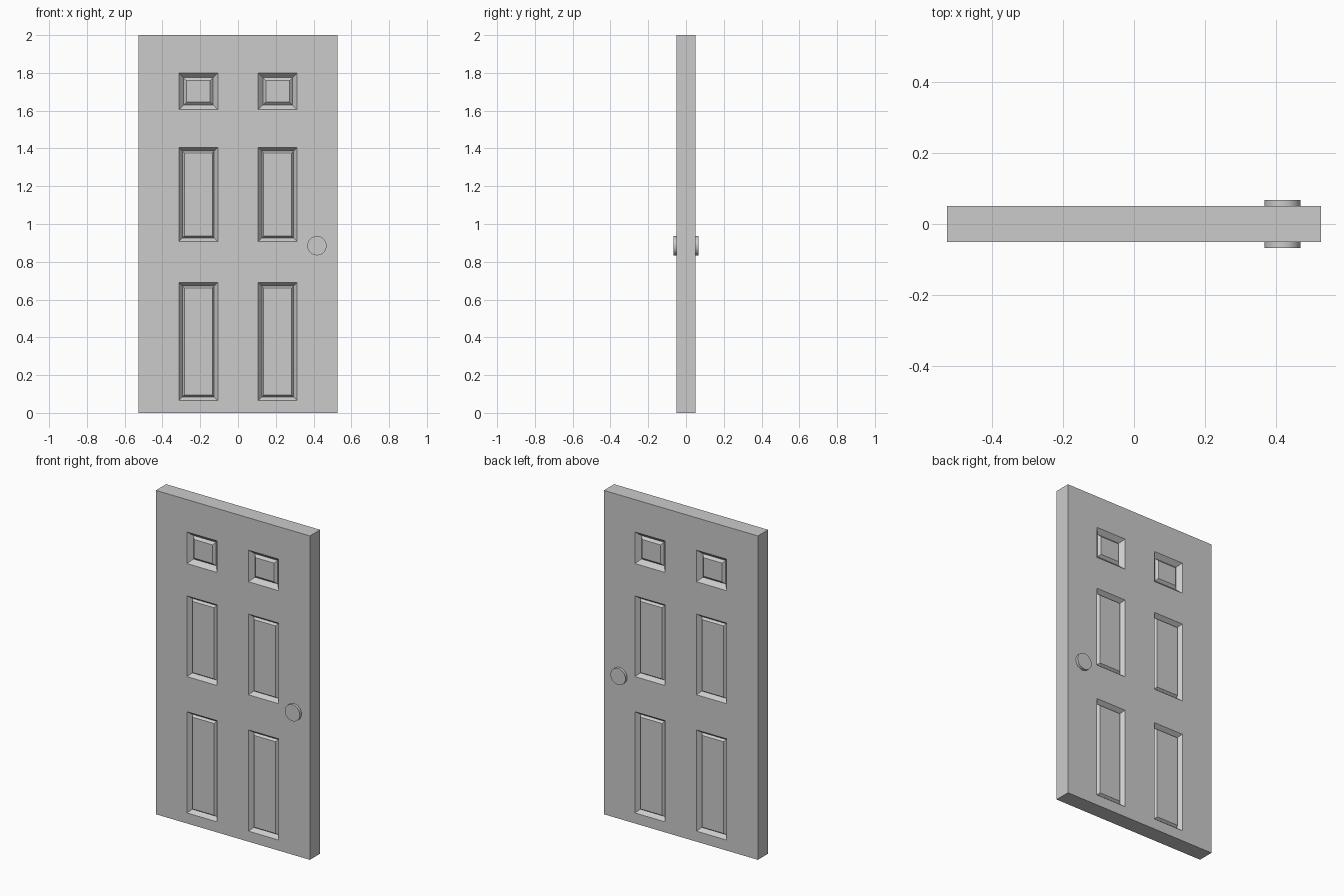
import bpy, bmesh, math
from mathutils import Matrix

if "Cube" in bpy.data.objects:
    bpy.data.objects.remove(bpy.data.objects["Cube"])

grey = bpy.data.materials.new("light_grey")
grey.diffuse_color = (0.6, 0.6, 0.6, 1)
grey.use_nodes = True
grey.node_tree.nodes["Principled BSDF"].inputs["Base Color"].default_value = grey.diffuse_color

W, T, H = 0.526, 0.05, 2.0                      # half width, half thickness, height
XS = [-W, -0.313, -0.107, 0.107, 0.313, W]      # stile lines
ZS = [0, 0.065, 0.69, 0.907, 1.405, 1.605, 1.80, H]  # rail lines


def finish(bm, name):
    mesh = bpy.data.meshes.new(name)
    bm.to_mesh(mesh)
    bm.free()
    mesh.materials.append(grey)
    obj = bpy.data.objects.new(name, mesh)
    bpy.context.collection.objects.link(obj)
    return obj


def rect(x0, x1, z0, z1, inset, depth):
    a, b, c, d = x0 + inset, x1 - inset, z0 + inset, z1 - inset
    y = -T + depth
    return [(a, y, c), (b, y, c), (b, y, d), (a, y, d)]


def add_face(bm, pts):
    bm.faces.new([bm.verts.new(p) for p in pts])


def panel(bm, cell, profile):
    """Nested loops: sloped recess followed by a raised field."""
    loops = [rect(*cell, i, d) for i, d in profile]
    for outer, inner in zip(loops, loops[1:]):
        for k in range(4):
            n = (k + 1) % 4
            add_face(bm, [outer[k], outer[n], inner[n], inner[k]])
    add_face(bm, loops[-1])


# Door slab: front half with panels, mirrored to the back
bm = bmesh.new()
for i in range(len(XS) - 1):
    for j in range(len(ZS) - 1):
        cell = (XS[i], XS[i + 1], ZS[j], ZS[j + 1])
        if i in (1, 3) and j in (1, 3, 5):
            if j == 5:
                prof = [(0, 0), (0.025, 0.026), (0.040, 0.012)]
            else:
                prof = [(0, 0), (0.019, 0.024), (0.029, 0.010)]
            panel(bm, cell, prof)
        else:
            add_face(bm, rect(*cell, 0, 0))
bmesh.ops.remove_doubles(bm, verts=bm.verts[:], dist=1e-5)
rim = [e for e in bm.edges if e.is_boundary]
res = bmesh.ops.extrude_edge_only(bm, edges=rim)
for v in res["geom"]:
    if isinstance(v, bmesh.types.BMVert):
        v.co.y = 0
bmesh.ops.recalc_face_normals(bm, faces=bm.faces[:])
door = finish(bm, "door_slab")
mirror = door.modifiers.new("back_side", 'MIRROR')
mirror.use_axis = (False, True, False)

# Round knobs on both sides
for name, side in (("front_knob", -1), ("back_knob", 1)):
    bm = bmesh.new()
    mat = Matrix.Translation((0.418, side * 0.0565, 0.885)) @ Matrix.Rotation(math.pi / 2, 4, 'X')
    bmesh.ops.create_cone(bm, cap_ends=True, segments=32, radius1=0.051,
                          radius2=0.051, depth=0.021, matrix=mat)
    knob = finish(bm, name)
    bpy.context.view_layer.objects.active = knob
    bpy.ops.object.select_all(action='DESELECT')
    knob.select_set(True)
    bpy.ops.object.shade_smooth_by_angle(angle=math.radians(30))
